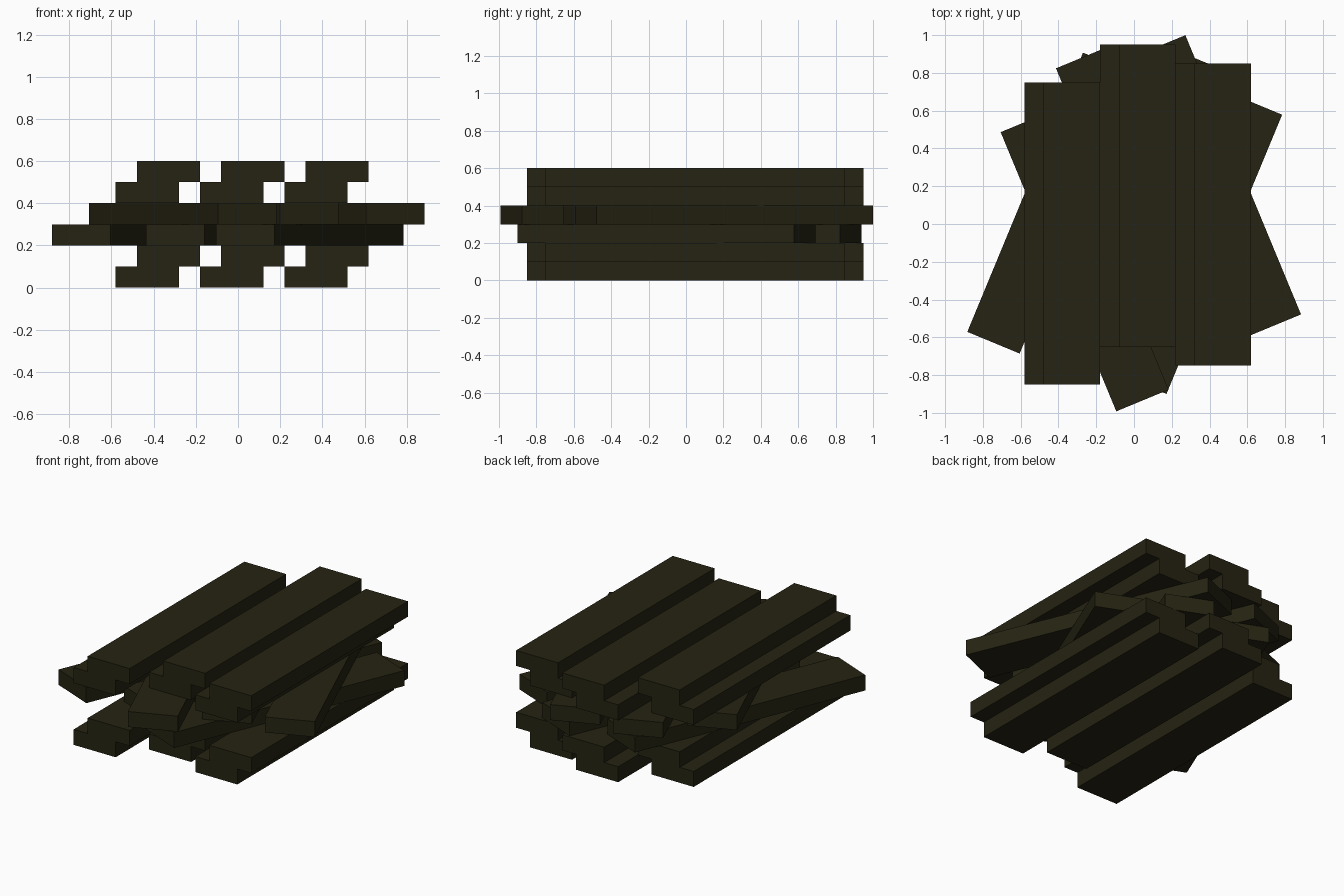
import bpy
from math import radians
from mathutils import Matrix, Vector

cube = bpy.data.objects.get("Cube")
if cube:
    bpy.data.objects.remove(cube, do_unlink=True)

# One dark wood colour
wood = bpy.data.materials.new("dark_olive_wood")
wood.use_nodes = True
colour = (0.019, 0.017, 0.006, 1)
wood.diffuse_color = colour
bsdf = next(n for n in wood.node_tree.nodes if n.type == 'BSDF_PRINCIPLED')
bsdf.inputs["Base Color"].default_value = colour
bsdf.inputs["Roughness"].default_value = 0.9

WIDTH, LENGTH, THICK = 0.3, 1.6, 0.1
SPACING = 0.4
STAGGER = {"left": -0.1, "middle": 0.1, "right": 0.0}  # end offsets along y


def plank(name, location, angle):
    bpy.ops.mesh.primitive_cube_add(size=1, location=location,
                                    rotation=(0, 0, radians(angle)))
    ob = bpy.context.object
    ob.name = name
    ob.scale = (WIDTH, LENGTH, THICK)
    ob.data.materials.append(wood)


def layer(name, level, centre_x, angle=0):
    """Three staggered planks, turned together about the layer centre."""
    centre = Vector((centre_x, 0.05, (level + 0.5) * THICK))
    turn = Matrix.Rotation(radians(angle), 3, 'Z')
    for i, (side, shift) in enumerate(STAGGER.items()):
        offset = Vector(((i - 1) * SPACING, shift, 0))
        plank(f"{name}_plank_{side}", centre + turn @ offset, angle)


# Straight pairs below and above, two crossed layers between
layer("base_lower", 0, -0.03)
layer("base_upper", 1, 0.07)
layer("cross_lower", 2, -0.03, -22.5)
layer("cross_upper", 3, 0.07, 22.5)
layer("top_lower", 4, -0.03)
layer("top_upper", 5, 0.07)
